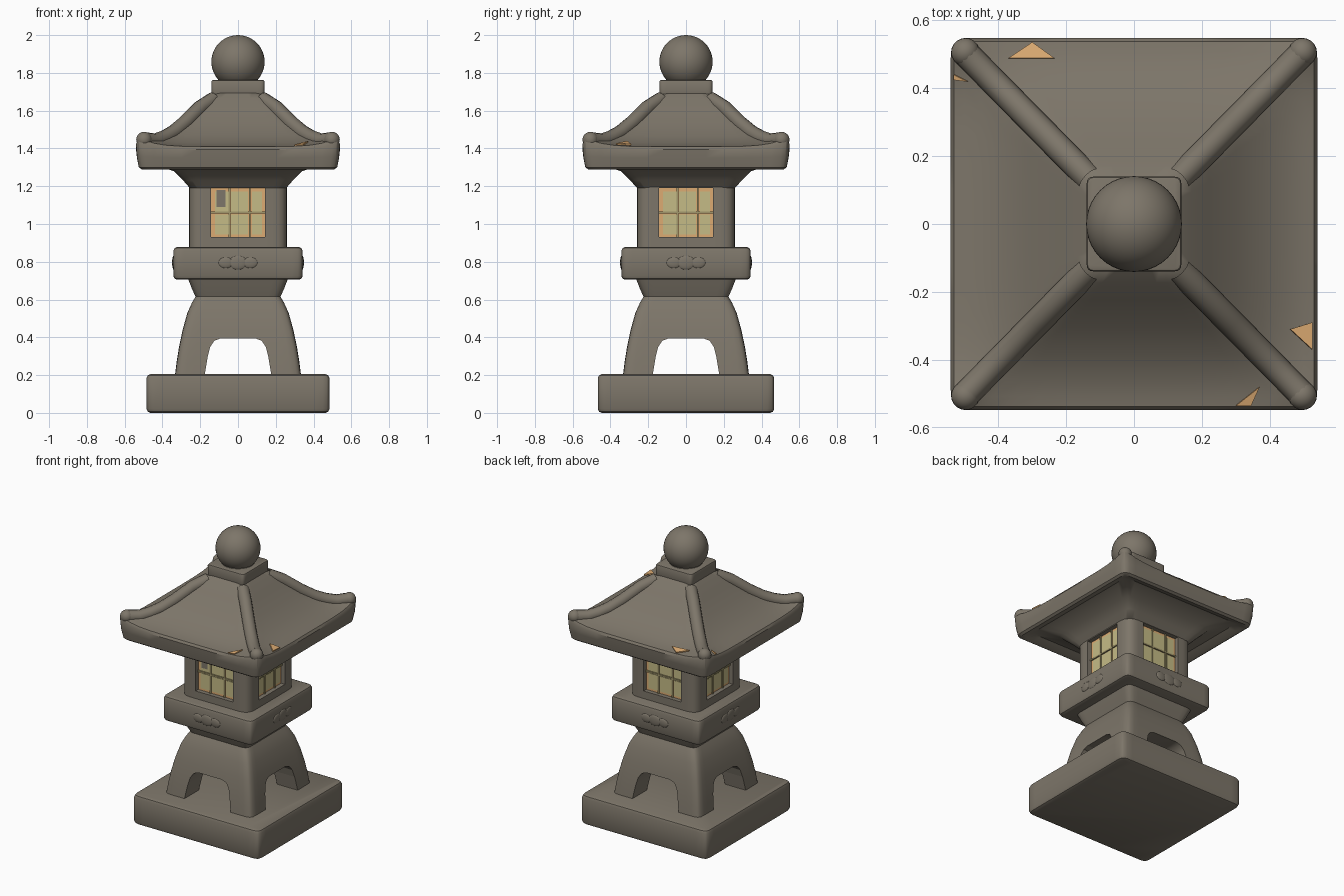
import bpy, bmesh, math
from mathutils import Vector, Matrix

if "Cube" in bpy.data.objects:
    bpy.data.objects.remove(bpy.data.objects["Cube"])


def material(name, rgb):
    m = bpy.data.materials.new(name)
    m.use_nodes = True
    m.diffuse_color = (*rgb, 1)
    bsdf = m.node_tree.nodes["Principled BSDF"]
    bsdf.inputs["Base Color"].default_value = (*rgb, 1)
    bsdf.inputs["Roughness"].default_value = 0.9
    return m


STONE = material("weathered stone", (0.205, 0.18, 0.142))
GLOW = material("pale yellow paper", (0.56, 0.50, 0.24))
AMBER = material("amber", (0.72, 0.41, 0.17))
BAR = material("olive lattice", (0.36, 0.31, 0.15))


def finish(name, bm, mat, smooth=True):
    bmesh.ops.recalc_face_normals(bm, faces=bm.faces)
    me = bpy.data.meshes.new(name)
    bm.to_mesh(me)
    bm.free()
    ob = bpy.data.objects.new(name, me)
    bpy.context.collection.objects.link(ob)
    me.materials.append(mat)
    if smooth:
        select(ob)
        bpy.ops.object.shade_smooth_by_angle(angle=math.radians(40))
    return ob


def select(ob):
    bpy.ops.object.select_all(action="DESELECT")
    ob.select_set(True)
    bpy.context.view_layer.objects.active = ob


def square_ring(half, rad, n=16):
    """Rounded square outline, points clustered at the corners, with corner weight."""
    pts = []
    for side in range(4):
        rot = Matrix.Rotation(side * math.pi / 2, 2)
        for i in range(n):
            c = math.sin((i / n - 0.5) * math.pi)
            p = Vector((half * c, -half))
            lim = half - rad
            inner = Vector([max(-lim, min(lim, v)) for v in p])
            p = inner + (p - inner).normalized() * rad
            pts.append((rot @ p, abs(c)))
    return pts


def loft(name, levels, rad, sx=1, sy=1, mat=STONE):
    """Stack of rounded squares; each level is (half size, z, corner lift)."""
    bm = bmesh.new()
    rings = []
    for half, z, *lift in levels:
        up = lift[0] if lift else 0
        rings.append([bm.verts.new((p.x * sx, p.y * sy, z + up * c ** 6))
                      for p, c in square_ring(half, min(rad, half * 0.45))])
    for a, b in zip(rings, rings[1:]):
        for i in range(len(a)):
            j = (i + 1) % len(a)
            bm.faces.new((a[i], a[j], b[j], b[i]))
    bm.faces.new(rings[0])
    bm.faces.new(rings[-1])
    return finish(name, bm, mat)


def slab(half, z0, z1, e):
    """Level list for a block with softened upper and lower edges."""
    return [(half - e, z0), (half - e * 0.3, z0 + e * 0.3), (half, z0 + e),
            (half, z1 - e), (half - e * 0.3, z1 - e * 0.3), (half - e, z1)]


def box(name, size, centre, mat, turn=0):
    bm = bmesh.new()
    bmesh.ops.create_cube(bm, size=1)
    bm.transform(Matrix.Rotation(turn, 4, "Z") @ Matrix.Translation(centre)
                 @ Matrix.Diagonal((*size, 1)))
    return finish(name, bm, mat, False)


def cut(ob, cutter):
    cutter.hide_render = True
    mod = ob.modifiers.new("cut", "BOOLEAN")
    mod.operation, mod.solver, mod.object = "DIFFERENCE", "EXACT", cutter
    select(ob)
    bpy.ops.object.modifier_apply(modifier=mod.name)
    bpy.data.objects.remove(cutter)


def arch_cutter(turn):
    half = [(0.18, 0.15), (0.175, 0.21), (0.16, 0.30), (0.147, 0.35), (0.125, 0.382), (0.09, 0.395)]
    outline = half + [(-x, z) for x, z in reversed(half)]
    bm = bmesh.new()
    face = bm.faces.new([bm.verts.new((x, -0.6, z)) for x, z in outline])
    ext = bmesh.ops.extrude_face_region(bm, geom=[face])
    bmesh.ops.translate(bm, vec=(0, 1.2, 0),
                        verts=[v for v in ext["geom"] if isinstance(v, bmesh.types.BMVert)])
    bm.transform(Matrix.Rotation(turn, 4, "Z"))
    return finish("arch_cutter", bm, STONE, False)


QUARTERS = [("front", 0), ("left", math.pi / 2), ("back", math.pi), ("right", -math.pi / 2)]

# Base, four-legged pedestal and platform
loft("base_slab", slab(0.485, 0, 0.205, 0.022), 0.035, sy=0.963)
pedestal = loft("pedestal", [(0.335, 0.19), (0.325, 0.27), (0.312, 0.35), (0.293, 0.44), (0.268, 0.53),
                             (0.243, 0.585), (0.225, 0.615), (0.245, 0.66), (0.268, 0.72)], 0.04)
for turn in (0, math.pi / 2):
    cut(pedestal, arch_cutter(turn))
select(pedestal)
bpy.ops.object.shade_smooth_by_angle(angle=math.radians(40))
loft("platform", slab(0.342, 0.705, 0.878, 0.02), 0.03)

# Shallow carved rosettes on the platform
for side, turn in QUARTERS:
    bm = bmesh.new()
    for x, w in ((-0.065, 0.04), (0, 0.05), (0.065, 0.04)):
        bmesh.ops.create_uvsphere(bm, u_segments=16, v_segments=8, radius=1,
                                  matrix=Matrix.Translation((x, -0.34, 0.795))
                                  @ Matrix.Diagonal((w, 0.009, w * 0.75, 1)))
    bm.transform(Matrix.Rotation(turn, 4, "Z"))
    finish(side + "_rosette", bm, STONE)

# Fire box with a recessed lattice window on each side
fire_box = loft("fire_box", [(0.26, 0.86), (0.26, 1.2), (0.26, 1.26)], 0.065)
W, Z0, Z1 = 0.142, 0.93, 1.19
H, ZM = Z1 - Z0, (Z0 + Z1) / 2
for side, turn in QUARTERS:
    cut(fire_box, box("window_cutter", (2 * W, 0.1, H), (0, -0.275, ZM), STONE, turn))
select(fire_box)
bpy.ops.object.shade_smooth_by_angle(angle=math.radians(40))
for side, turn in QUARTERS:
    box(side + "_window_amber", (2 * W, 0.008, H), (0, -0.226, ZM), AMBER, turn)
    for i, x in enumerate((-0.085, 0.008, 0.1)):
        for j, z in enumerate((ZM - 0.062, ZM + 0.06)):
            box(f"{side}_pane_{i}_{j}", ((0.075, 0.09, 0.052)[i], 0.006, 0.105), (x, -0.231, z), GLOW, turn)
    for x in (-0.045, 0.062):
        box(side + "_upright_bar", (0.009, 0.012, H), (x, -0.233, ZM), BAR, turn)
    box(side + "_cross_bar", (2 * W, 0.012, 0.01), (0, -0.233, ZM), BAR, turn)
box("front_stone_chip", (0.045, 0.007, 0.09), (-0.09, -0.234, 1.135), STONE)

# Curved roof with upturned corners
TOP = [(0.53, 1.41, 0.05), (0.5, 1.415, 0.045), (0.45, 1.43, 0.02), (0.38, 1.467, 0.005),
       (0.3, 1.53, 0), (0.22, 1.61, 0), (0.17, 1.665, 0), (0.135, 1.695, 0)]
loft("roof", [(0.255, 1.19), (0.29, 1.23), (0.34, 1.28), (0.45, 1.315), (0.49, 1.295), (0.51, 1.289),
              (0.525, 1.30), (0.535, 1.35, 0.01), (0.54, 1.395, 0.045)] + TOP, 0.045, sy=1.015)

# Diagonal hip ridges with rounded tips
for sx in (-1, 1):
    for sy in (-1, 1):
        cu = bpy.data.curves.new("hip_ridge", "CURVE")
        cu.dimensions, cu.bevel_depth, cu.bevel_resolution = "3D", 0.04, 4
        sp = cu.splines.new("POLY")
        path = [(0.13, 1.66), (0.2, 1.615), (0.28, 1.535), (0.34, 1.485), (0.39, 1.457), (0.44, 1.44), (0.495, 1.446)]
        sp.points.add(len(path) - 1)
        for pt, (d, z) in zip(sp.points, path):
            pt.co = (sx * d, sy * d * 1.015, z, 1)
        sp.use_smooth = True
        cu.materials.append(STONE)
        bpy.context.collection.objects.link(bpy.data.objects.new("hip_ridge", cu))
        bm = bmesh.new()
        bmesh.ops.create_uvsphere(bm, u_segments=20, v_segments=12, radius=0.042,
                                  matrix=Matrix.Translation((sx * 0.497, sy * 0.506, 1.446)))
        finish("ridge_tip", bm, STONE)


# Thin amber flecks lying on the eaves
def roof_z(x, y):
    r, c = max(abs(x), abs(y)), min(abs(x), abs(y)) / max(abs(x), abs(y))
    for (r0, z0, l0), (r1, z1, l1) in zip(TOP, TOP[1:]):
        if r >= r1:
            t = (r0 - r) / (r0 - r1)
            return z0 + (z1 - z0) * t + (l0 + (l1 - l0) * t) * c ** 6
    return TOP[-1][1]


FLECKS = [((-0.37, 0.488), (-0.235, 0.488), (-0.3, 0.535)), ((0.3, -0.535), (0.37, -0.48), (0.345, -0.535)),
          ((0.46, -0.31), (0.525, -0.37), (0.525, -0.29)), ((-0.53, 0.44), (-0.49, 0.42), (-0.53, 0.425))]
for tri in FLECKS:
    bm = bmesh.new()
    bm.faces.new([bm.verts.new((x, y, roof_z(x, y) + 0.007)) for x, y in tri])
    if bm.faces[:][0].normal.z < 0:
        bmesh.ops.reverse_faces(bm, faces=bm.faces[:])
    ob = finish("amber_fleck", bm, AMBER, False)
    mod = ob.modifiers.new("thickness", "SOLIDIFY")
    mod.thickness, mod.offset = 0.008, 0

# Collar, neck and ball finial
loft("collar", slab(0.14, 1.67, 1.762, 0.008), 0.02)
bm = bmesh.new()
bmesh.ops.create_cone(bm, cap_ends=True, segments=32, radius1=0.11, radius2=0.095, depth=0.05,
                      matrix=Matrix.Translation((0, 0, 1.772)))
finish("finial_neck", bm, STONE)
bm = bmesh.new()
bmesh.ops.create_uvsphere(bm, u_segments=40, v_segments=24, radius=0.141,
                          matrix=Matrix.Translation((0, 0, 1.859)))
finish("ball_finial", bm, STONE)
